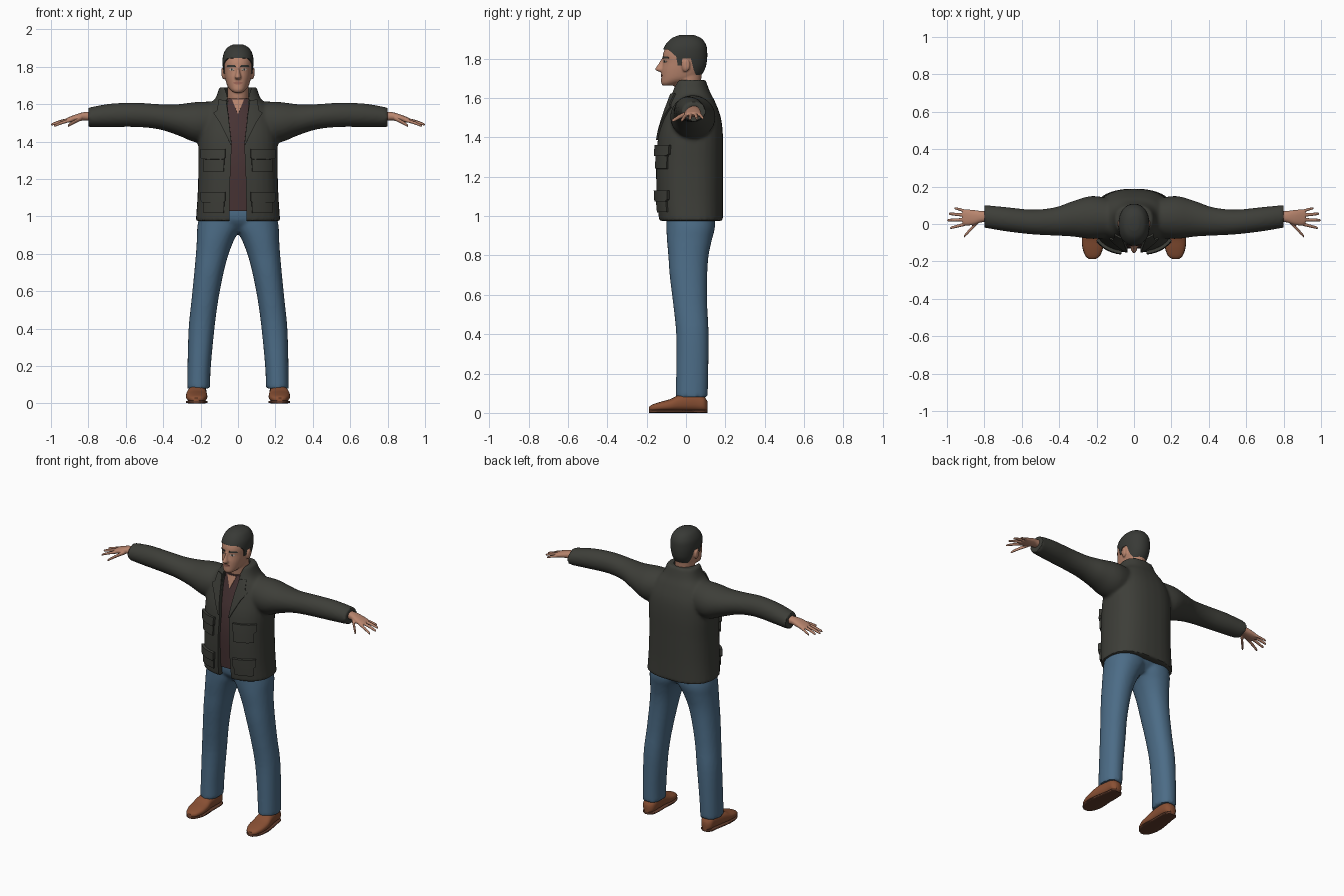
import bpy, bmesh, math
from mathutils import Vector
from mathutils.bvhtree import BVHTree

cube = bpy.data.objects.get("Cube")
if cube:
    bpy.data.objects.remove(cube, do_unlink=True)

X, Y, Z = range(3)


def material(name, *rgb):
    mat = bpy.data.materials.new(name)
    mat.use_nodes = True
    mat.diffuse_color = (*rgb, 1)
    mat.node_tree.nodes["Principled BSDF"].inputs["Base Color"].default_value = (*rgb, 1)
    return mat


JACKET = material("olive_cloth", .047, .048, .040)
DENIM = material("blue_denim", .072, .15, .24)
SHIRT = material("maroon_cloth", .065, .034, .035)
SKIN = material("skin", .48, .235, .155)
HAIR = material("dark_hair", .040, .042, .037)
LEATHER = material("brown_leather", .25, .08, .034)
SOLE = material("dark_sole", .12, .045, .025)
LIPS = material("lips", .33, .13, .095)
WHITE = material("eye_white", .5, .45, .4)


def smooth_rows(rows, steps):
    """Catmull-Rom interpolation between cross-section rows."""
    out = []
    for i in range(len(rows) - 1):
        p, q, r, s = (rows[max(0, min(len(rows) - 1, i + k))] for k in (-1, 0, 1, 2))
        for j in range(steps):
            t = j / steps
            out.append([b + t * (c - a) / 2 + t * t * (a - 2.5 * b + 2 * c - d / 2)
                        + t ** 3 * (3 * b - 3 * c + d - a) / 2
                        for a, b, c, d in zip(p, q, r, s)])
    return out + [rows[-1]]


def loft(bm, axis, rows, power=2, sides=32, steps=4):
    """Rows give the position on the axis, then min and max on the other two."""
    rings = []
    for t, a0, a1, b0, b1 in smooth_rows(rows, steps):
        ring = []
        for k in range(sides):
            ang = math.tau * k / sides
            c, s = math.cos(ang), math.sin(ang)
            u = math.copysign(abs(c) ** (2 / power), c)
            v = math.copysign(abs(s) ** (2 / power), s)
            co = [(a0 + a1 + u * (a1 - a0)) / 2, (b0 + b1 + v * (b1 - b0)) / 2]
            co.insert(axis, t)
            ring.append(bm.verts.new(co))
        rings.append(ring)
    for lo, hi in zip(rings, rings[1:]):
        for k in range(sides):
            n = (k + 1) % sides
            bm.faces.new((lo[k], lo[n], hi[n], hi[k]))
    bm.faces.new(rings[0])
    bm.faces.new(rings[-1])


def make(name, bm, mat):
    bmesh.ops.recalc_face_normals(bm, faces=bm.faces)
    mesh = bpy.data.meshes.new(name)
    bm.to_mesh(mesh)
    bm.free()
    mesh.materials.append(mat)
    obj = bpy.data.objects.new(name, mesh)
    bpy.context.collection.objects.link(obj)
    return obj


def finish(obj, mirror=False, voxel=0, relax=4, angle=40):
    """Add the modifiers, bake them and shade smooth; returns a surface tree."""
    if mirror:
        obj.modifiers.new("Mirror", "MIRROR").use_mirror_merge = False
    if voxel:
        mod = obj.modifiers.new("Remesh", "REMESH")
        mod.mode, mod.voxel_size = "VOXEL", voxel
        mod = obj.modifiers.new("Smooth", "SMOOTH")
        mod.factor, mod.iterations = .5, relax
    deps = bpy.context.evaluated_depsgraph_get()
    deps.update()
    mat = obj.data.materials[0]
    mesh = bpy.data.meshes.new_from_object(obj.evaluated_get(deps))
    obj.modifiers.clear()
    obj.data = mesh
    mesh.materials.clear()
    mesh.materials.append(mat)
    for poly in mesh.polygons:
        poly.material_index = 0
    mesh.shade_smooth()
    mesh.set_sharp_from_angle(angle=math.radians(angle))
    return BVHTree.FromPolygons([v.co for v in mesh.vertices],
                                [p.vertices[:] for p in mesh.polygons])


def part(name, mat, axis, rows, power=2, **options):
    bm = bmesh.new()
    loft(bm, axis, rows, power)
    obj = make(name, bm, mat)
    return obj, finish(obj, **options)


def prism(name, axis, outline, depth0, depth1):
    bm = bmesh.new()
    ends = []
    for depth in (depth0, depth1):
        pts = [list(p) for p in outline]
        for p in pts:
            p.insert(axis, depth)
        ends.append([bm.verts.new(p) for p in pts])
    n = len(outline)
    for k in range(n):
        bm.faces.new((ends[0][k], ends[0][k - 1], ends[1][k - 1], ends[1][k]))
    for end in ends:
        bm.faces.new(end)
    return make(name, bm, JACKET)


def boolean(obj, cutter, operation):
    cutter.hide_render = True
    mod = obj.modifiers.new("Cut", "BOOLEAN")
    mod.object, mod.operation, mod.solver = cutter, operation, "EXACT"
    finish(obj)
    bpy.data.objects.remove(cutter)


def panel(name, mat, tree, rows, raised, mirror=True, cols=8, steps=4):
    """A plate wrapped on the front of a surface; rows are height, inner and outer x."""
    fine = [[a + (b - a) * j / steps for a, b in zip(p, q)]
            for p, q in zip(rows, rows[1:]) for j in range(steps)] + [rows[-1]]
    bm = bmesh.new()
    grid = []
    for z, x0, x1 in fine:
        line = []
        for k in range(cols + 1):
            x = x0 + (x1 - x0) * k / cols
            hit = tree.ray_cast(Vector((x, -1, z)), Vector((0, 1, 0)))[0]
            line.append(bm.verts.new((x, hit.y if hit else 0, z)))
        grid.append(line)
    for lo, hi in zip(grid, grid[1:]):
        for k in range(cols):
            bm.faces.new((lo[k], lo[k + 1], hi[k + 1], hi[k]))
    obj = make(name, bm, mat)
    mod = obj.modifiers.new("Solidify", "SOLIDIFY")
    mod.thickness, mod.offset = raised * 2, 0
    finish(obj, mirror=mirror)


# Jacket: body with collar, and both sleeves, blended
bm = bmesh.new()
loft(bm, Z, [(.975, -.226, .226, -.138, .188), (1.1, -.217, .217, -.15, .187),
             (1.25, -.212, .212, -.153, .188), (1.4, -.212, .212, -.143, .188),
             (1.5, -.2, .2, -.117, .177), (1.58, -.165, .165, -.09, .148),
             (1.63, -.122, .122, -.075, .122), (1.69, -.1, .1, -.055, .1)], 2.5)
sleeve = [(.1, -.07, .13, 1.4, 1.615), (.22, -.08, .15, 1.395, 1.612),
          (.32, -.068, .125, 1.433, 1.6), (.42, -.062, .09, 1.465, 1.6),
          (.54, -.056, .077, 1.478, 1.608), (.68, -.04, .09, 1.478, 1.603),
          (.8, -.02, .102, 1.478, 1.582)]
loft(bm, X, sleeve)
loft(bm, X, [(-row[0], *row[1:]) for row in sleeve])
jacket = make("jacket", bm, JACKET)
cloth = finish(jacket, voxel=.01)

# Open front and neck hole
edge = [(.048, .9), (.042, 1.2), (.034, 1.38), (.055, 1.58), (.07, 1.8)]
boolean(jacket, prism("front_cutter", Y, edge + [(-x, z) for x, z in reversed(edge)],
                      -.4, -.06), "DIFFERENCE")
bm = bmesh.new()
loft(bm, Z, [(1.6, -.06, .06, -.1, .07), (1.8, -.09, .09, -.14, .095)])
boolean(jacket, make("neck_cutter", bm, JACKET), "DIFFERENCE")

# Lapels, pockets and flaps
panel("lapels", JACKET, cloth, [(1.385, .034, .04), (1.5, .047, .095), (1.55, .052, .128),
                                (1.565, .055, .108), (1.62, .062, .1)], .009)
for name, low, high in (("chest", 1.24, 1.36), ("lower", 1.02, 1.13)):
    panel(name + "_pockets", JACKET, cloth, [(low, .075, .18), (high, .07, .18)], .01)
    panel(name + "_pocket_flaps", JACKET, cloth,
          [(high - .055, .075, .18), (high - .045, .066, .188), (high, .066, .188)], .017)

# Shirt with an open neck
_, shirt = part("shirt", SHIRT, Z,
                [(1.03, -.18, .18, -.117, .15), (1.25, -.18, .18, -.132, .15),
                 (1.4, -.17, .17, -.123, .15), (1.5, -.14, .14, -.1, .13),
                 (1.58, -.1, .1, -.076, .1), (1.63, -.075, .075, -.062, .085)], 2.5)
panel("open_neck", SKIN, shirt, [(1.55, -.002, .002), (1.625, -.032, .032)], .004, False)

# Jeans: hips and both legs, blended
bm = bmesh.new()
loft(bm, Z, [(.92, -.09, .09, -.05, .1), (.98, -.2, .2, -.1, .145),
             (1.06, -.2, .2, -.105, .145)], 2.4)
leg = [(.08, .15, .272, -.052, .11), (.2, .145, .27, -.05, .113),
       (.4, .126, .264, -.05, .115), (.55, .106, .249, -.065, .108),
       (.7, .077, .234, -.083, .108), (.8, .05, .225, -.09, .115),
       (.88, .018, .22, -.097, .132), (.95, -.02, .217, -.1, .148),
       (1.04, -.03, .2, -.1, .14)]
loft(bm, Z, leg, 2.2)
loft(bm, Z, [(z, -x1, -x0, y0, y1) for z, x0, x1, y0, y1 in leg], 2.2)
finish(make("jeans", bm, DENIM), voxel=.01)

# Shoes and soles
shoe = [(-.188, .208, .238, .012, .03), (-.172, .184, .258, .008, .042),
        (-.13, .167, .274, .008, .056), (-.08, .164, .278, .008, .07),
        (-.03, .168, .272, .008, .092), (.05, .168, .258, .008, .1),
        (.09, .175, .252, .008, .085), (.108, .195, .232, .01, .06)]
part("shoes", LEATHER, Y, shoe, 2.5, mirror=True)
part("soles", SOLE, Y, [(y, x0 - .001, x1 + .001, 0, .016) for y, x0, x1, _, _ in shoe],
     4, mirror=True)

# Hands: palm, four fingers and thumb, blended
bm = bmesh.new()
loft(bm, X, [(.77, .015, .068, 1.51, 1.56), (.82, .008, .07, 1.513, 1.558),
             (.86, -.005, .075, 1.508, 1.548), (.9, -.007, .077, 1.503, 1.533),
             (.917, .005, .068, 1.508, 1.526)], 2.3)
for base, tip, r in (((.885, .065, 1.517), (.962, .086, 1.495), .008),
                     ((.89, .046, 1.519), (.99, .055, 1.495), .009),
                     ((.89, .024, 1.519), (1, .02, 1.49), .009),
                     ((.885, .004, 1.517), (.985, -.022, 1.483), .009),
                     ((.835, .012, 1.525), (.91, -.068, 1.483), .011)):
    rows = []
    for t, size in ((0, 1.1), (.5, 1), (.92, .8), (1, .4)):
        p = Vector(base).lerp(Vector(tip), t)
        w, p.z = r * size, p.z + .012 * t * (1 - t)
        rows.append((p.x, p.y - w, p.y + w, p.z - w, p.z + w))
    loft(bm, X, rows, sides=12)
finish(make("hands", bm, SKIN), mirror=True, voxel=.004, relax=2)

# Head: skull, neck, nose and ears, blended
skull = [(1.662, -.022, .022, -.118, -.06), (1.676, -.04, .04, -.126, -.02),
         (1.7, -.058, .058, -.126, .06), (1.74, -.069, .069, -.124, .09),
         (1.78, -.075, .075, -.117, .1), (1.82, -.078, .078, -.117, .102),
         (1.86, -.073, .073, -.102, .097), (1.895, -.053, .053, -.07, .073),
         (1.912, -.022, .022, -.03, .035)]
bm = bmesh.new()
loft(bm, Z, skull, 2.2)
loft(bm, Z, [(1.55, -.05, .05, -.04, .065), (1.64, -.056, .056, -.055, .072),
             (1.72, -.058, .058, -.06, .08)])
loft(bm, Z, [(1.733, -.014, .014, -.14, -.09), (1.745, -.018, .018, -.157, -.09),
             (1.77, -.011, .011, -.142, -.09), (1.805, -.008, .008, -.121, -.09)], sides=16)
for side in (-1, 1):
    loft(bm, X, [(side * .06, -.02, .01, 1.74, 1.785), (side * .078, -.022, .02, 1.732, 1.797),
                 (side * .088, -.01, .018, 1.75, 1.793)], sides=16)
face = finish(make("head", bm, SKIN), voxel=.005, relax=3)

# Hair cap trimmed along the hairline
bm = bmesh.new()
loft(bm, Z, [(z + .007, x0 - .005, x1 + .005, y0 - .004, y1 + .006)
             for z, x0, x1, y0, y1 in skull], 2.2)
hair = make("hair", bm, HAIR)
boolean(hair, prism("hairline_cutter", X,
                    [(-.2, 1.85), (-.09, 1.845), (-.066, 1.825), (-.05, 1.81), (-.042, 1.765),
                     (-.024, 1.765), (-.018, 1.8), (.025, 1.8), (.04, 1.74), (.055, 1.705),
                     (.2, 1.7), (.2, 2), (-.2, 2)], -.3, .3), "INTERSECT")

# Face details
panel("eyebrows", HAIR, face, [(1.8, .014, .058), (1.81, .016, .054)], .003)
panel("eyes", WHITE, face, [(1.779, .026, .038), (1.784, .018, .047), (1.79, .024, .042)], .002)
panel("irises", HAIR, face, [(1.779, .029, .036), (1.79, .028, .037)], .003)
panel("mouth", LIPS, face, [(1.706, -.012, .012), (1.714, -.026, .026), (1.721, -.012, .012)],
      .002, False)
